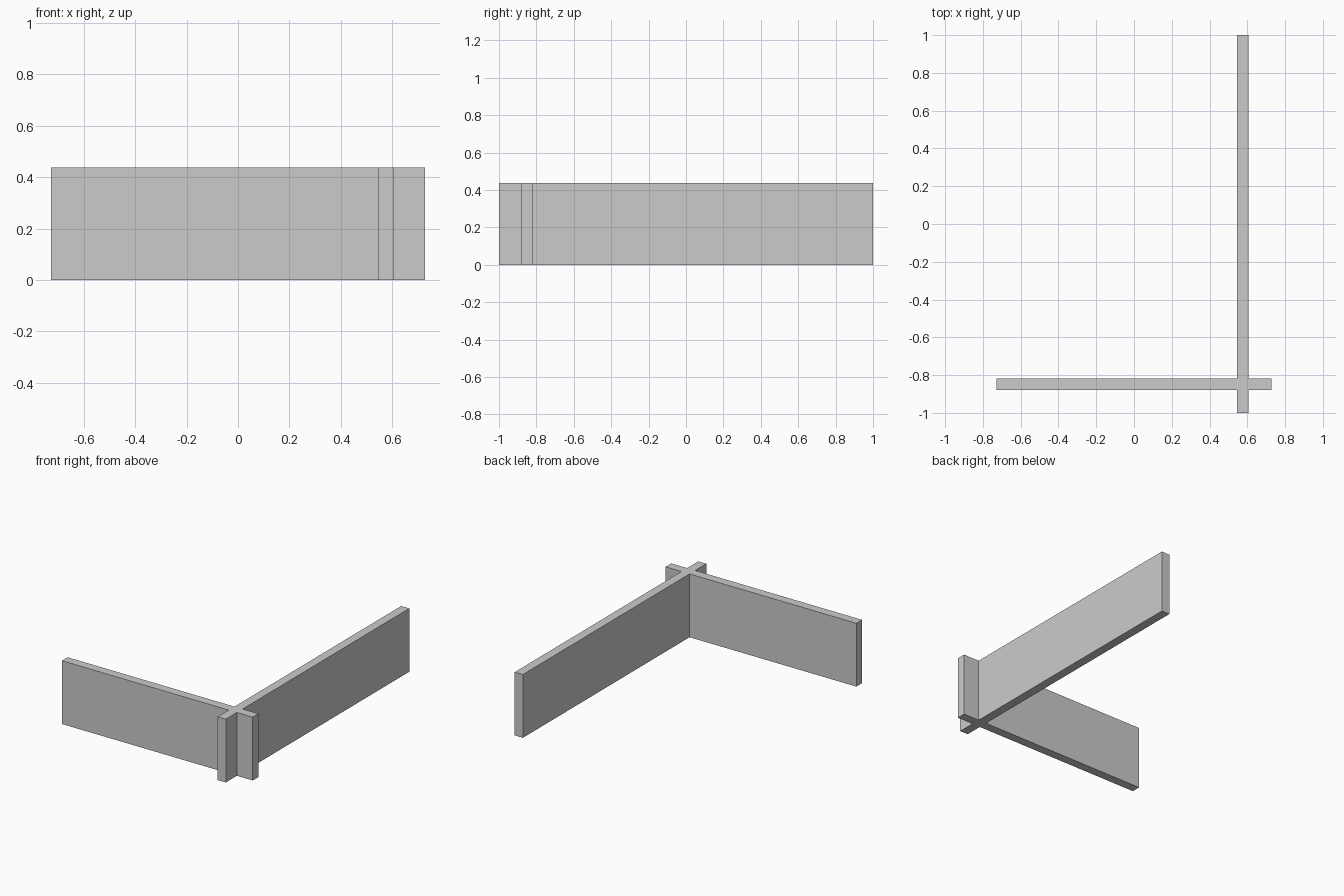
import bpy, bmesh

if "Cube" in bpy.data.objects:
    bpy.data.objects.remove(bpy.data.objects["Cube"])

HEIGHT = 0.437
X_END, Y_END = 0.728, 1.0
WX0, WX1 = 0.545, 0.607      # long wall thickness range in x
WY0, WY1 = -0.879, -0.817    # short wall thickness range in y

# Plan outline of the two crossing walls, counter-clockwise
plan = [(WX0, -Y_END), (WX1, -Y_END), (WX1, WY0), (X_END, WY0),
        (X_END, WY1), (WX1, WY1), (WX1, Y_END), (WX0, Y_END),
        (WX0, WY1), (-X_END, WY1), (-X_END, WY0), (WX0, WY0)]

# Extrude the outline up into one joined solid
bm = bmesh.new()
base = bm.faces.new([bm.verts.new((x, y, 0)) for x, y in plan])
top = bmesh.ops.extrude_face_region(bm, geom=[base], use_keep_orig=True)
bmesh.ops.translate(bm, vec=(0, 0, HEIGHT),
                    verts=[v for v in top["geom"] if isinstance(v, bmesh.types.BMVert)])
bmesh.ops.recalc_face_normals(bm, faces=bm.faces)

mesh = bpy.data.meshes.new("crossing_walls")
bm.to_mesh(mesh)
bm.free()
bpy.context.collection.objects.link(bpy.data.objects.new("crossing_walls", mesh))
